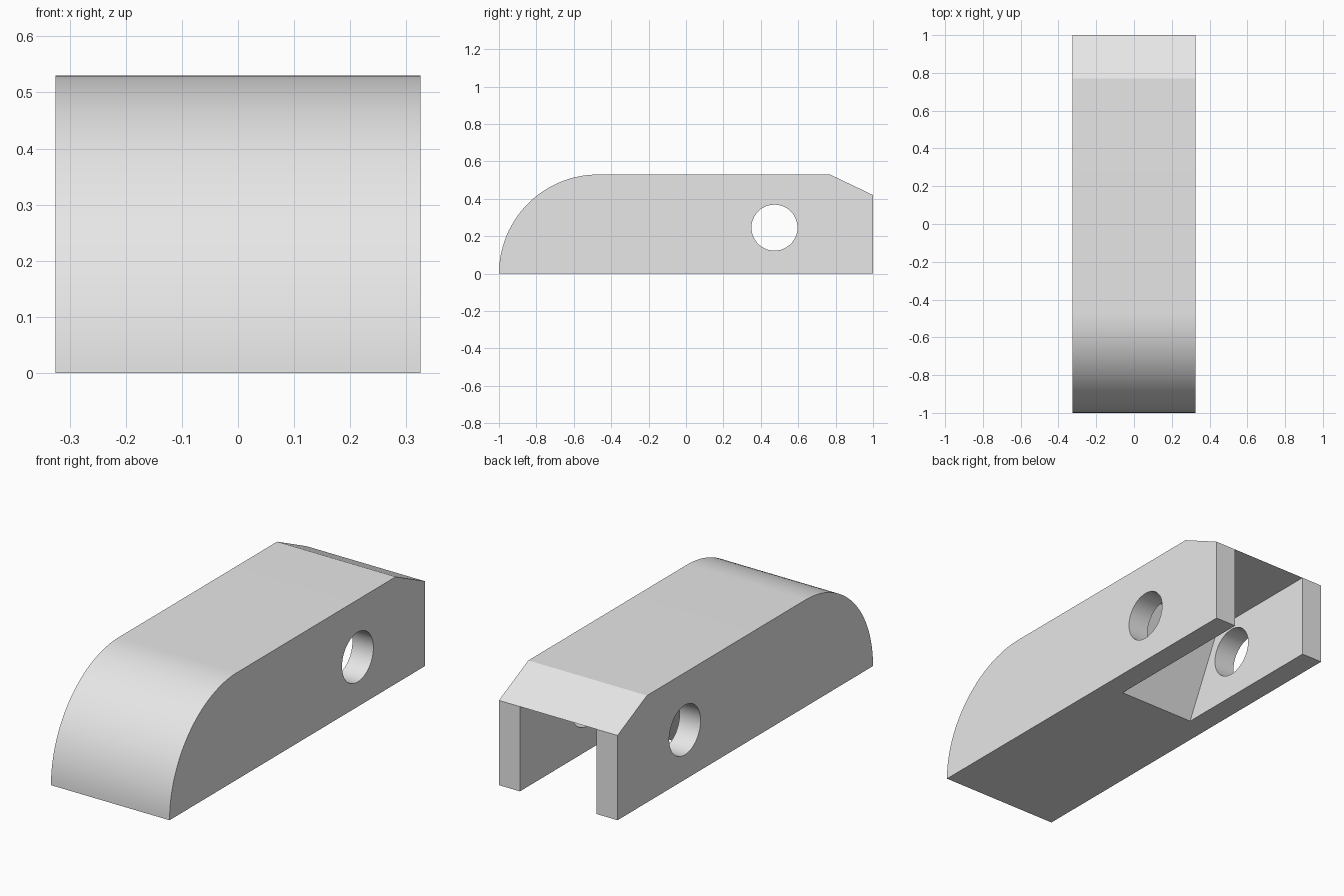
import bpy, bmesh, math

if "Cube" in bpy.data.objects:
    bpy.data.objects.remove(bpy.data.objects["Cube"])

W = 0.325        # half width of the body
SLOT = 0.21      # half width of the rear slot

grey = bpy.data.materials.new("light_grey")
grey.diffuse_color = (0.8, 0.8, 0.8, 1)
grey.use_nodes = True
grey.node_tree.nodes["Principled BSDF"].inputs["Base Color"].default_value = grey.diffuse_color


def extrude_profile(name, points, half):
    """Prism along x from a (y, z) outline."""
    bm = bmesh.new()
    face = bm.faces.new([bm.verts.new((-half, y, z)) for y, z in points])
    out = bmesh.ops.extrude_face_region(bm, geom=[face])
    verts = [v for v in out["geom"] if isinstance(v, bmesh.types.BMVert)]
    bmesh.ops.translate(bm, verts=verts, vec=(2 * half, 0, 0))
    bmesh.ops.recalc_face_normals(bm, faces=bm.faces)
    mesh = bpy.data.meshes.new(name)
    bm.to_mesh(mesh)
    bm.free()
    mesh.materials.append(grey)
    obj = bpy.data.objects.new(name, mesh)
    bpy.context.collection.objects.link(obj)
    return obj


def circle(cy, cz, r, start, end, n):
    """n + 1 points along an arc."""
    return [(cy + r * math.cos(a), cz + r * math.sin(a))
            for a in (start + (end - start) * i / n for i in range(n + 1))]


# Body: rounded nose, flat top, sloped rear edge
nose = circle(-0.47, 0, 0.53, math.pi, math.pi / 2, 32)
body = extrude_profile("body", nose + [(0.77, 0.53), (1, 0.42), (1, 0)], W)

# Rear slot with a slanted inner end
slope = 0.206 / 0.42
slot = extrude_profile("slot_cutter", [
    (0.166 - 0.1 * slope, -0.1), (1.2, -0.1), (1.2, 0.42), (0.372, 0.42)], SLOT)

# Pin hole through both side walls
hole = extrude_profile("hole_cutter",
                       circle(0.473, 0.246, 0.123, 0, 2 * math.pi, 48)[:-1], 0.5)

bpy.context.view_layer.objects.active = body
body.select_set(True)
for cutter in (slot, hole):
    cutter.hide_render = True
    mod = body.modifiers.new(cutter.name, 'BOOLEAN')
    mod.operation = 'DIFFERENCE'
    mod.solver = 'EXACT'
    mod.object = cutter
    bpy.ops.object.modifier_apply(modifier=mod.name)
    bpy.data.objects.remove(cutter)

# Smooth nose and hole, crisp edges elsewhere
bpy.ops.object.shade_smooth_by_angle(angle=math.radians(20))
